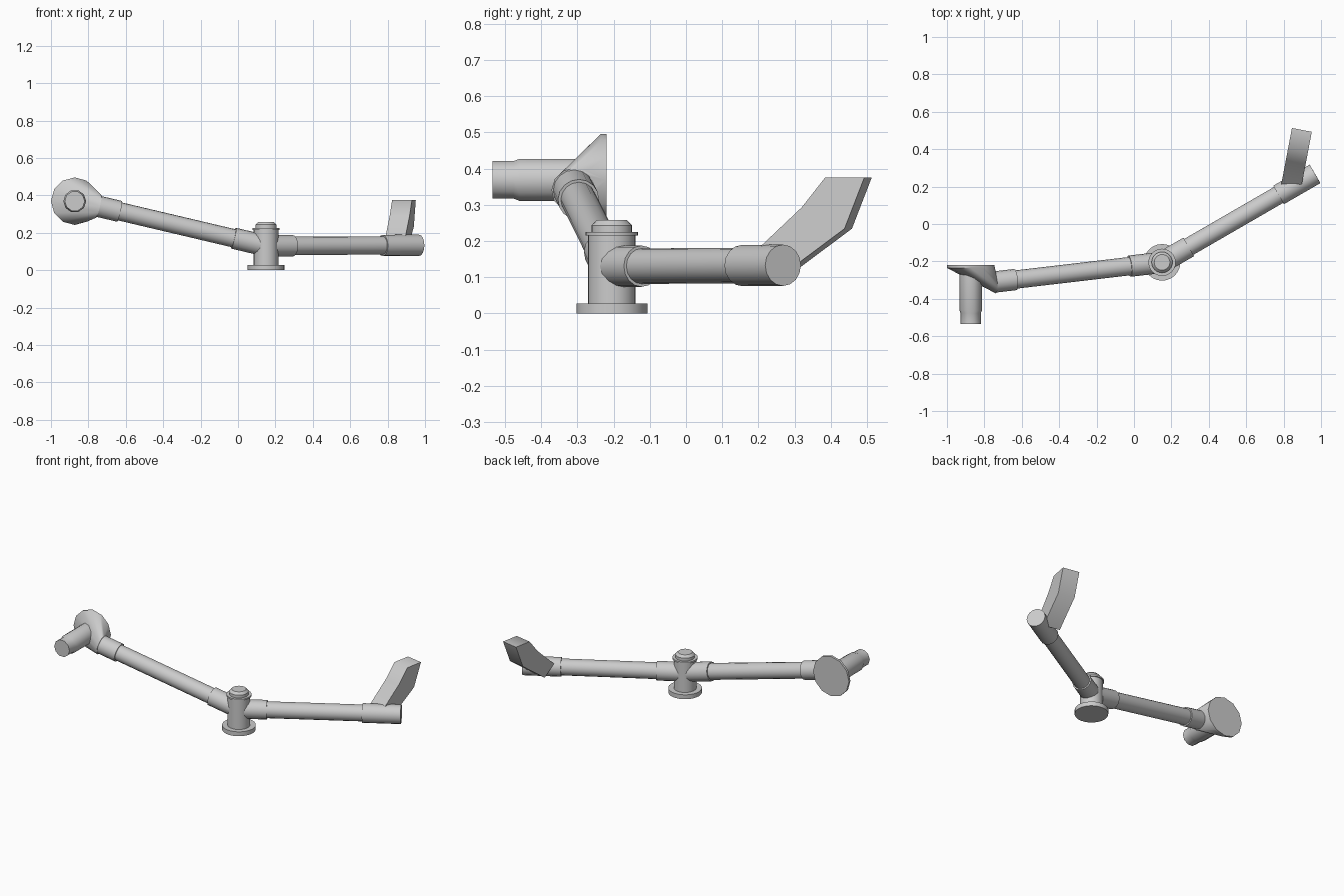
import bpy, bmesh, math
from mathutils import Vector

if "Cube" in bpy.data.objects:
    bpy.data.objects.remove(bpy.data.objects["Cube"])

HUB = Vector((0.15, -0.205, 0.13))
LEFT_END = Vector((-0.745, -0.31, 0.341))
RIGHT_END = Vector((0.968, 0.268, 0.133))
DISC = Vector((-0.873, -0.22, 0.369))


def finish(name, bm, angle=40):
    bmesh.ops.recalc_face_normals(bm, faces=bm.faces)
    me = bpy.data.meshes.new(name)
    bm.to_mesh(me)
    bm.free()
    ob = bpy.data.objects.new(name, me)
    bpy.context.collection.objects.link(ob)
    bpy.ops.object.select_all(action='DESELECT')
    ob.select_set(True)
    bpy.context.view_layer.objects.active = ob
    bpy.ops.object.shade_smooth_by_angle(angle=math.radians(angle))
    return ob


def ring(bm, centre, axis, r, n, phase=0.0):
    q = Vector(axis).to_track_quat('Z', 'Y')
    return [bm.verts.new(Vector(centre) + q @ Vector((r * math.cos(a), r * math.sin(a), 0)))
            for a in (2 * math.pi * i / n + phase for i in range(n))]


def loft(bm, rings):
    for a, b in zip(rings, rings[1:]):
        for i in range(len(a)):
            j = (i + 1) % len(a)
            bm.faces.new((a[i], a[j], b[j], b[i]))
    bm.faces.new(rings[0])
    bm.faces.new(rings[-1])


def turned(name, origin, axis, profile, n):
    # profile: (radius, distance along axis)
    bm = bmesh.new()
    axis = Vector(axis).normalized()
    loft(bm, [ring(bm, Vector(origin) + axis * d, axis, r, n) for r, d in profile])
    return finish(name, bm)


# Central hub with base flange, rim and cap
turned("hub", (HUB.x, HUB.y, 0), (0, 0, 1),
       [(0.098, 0), (0.098, 0.028), (0.066, 0.028), (0.066, 0.215), (0.073, 0.215),
        (0.073, 0.225), (0.056, 0.225), (0.056, 0.243), (0.042, 0.258)], 24)

# Two arms: slim tube with a thicker sleeve at each end
for side, end, near, far in (("left", LEFT_END, 0.18, 0.115), ("right", RIGHT_END, 0.165, 0.225)):
    d = end - HUB
    length = d.length
    turned(side + "_arm", HUB, d,
           [(0.057, 0), (0.057, near), (0.049, near), (0.049, length - far),
            (0.057, length - far), (0.057, length)], 16)

# Elbow body: flat round back tapering into the left arm
bm = bmesh.new()
ring(bm, DISC, (0, 1, 0), 0.127, 12)
ring(bm, DISC - Vector((0, 0.015, 0)), (0, 1, 0), 0.127, 12)
ring(bm, LEFT_END, LEFT_END - HUB, 0.062, 12)
bmesh.ops.convex_hull(bm, input=bm.verts)
finish("elbow_body", bm, 50)

# Stepped spout pointing forward
turned("front_spout", DISC - Vector((0, 0.02, 0)), (0, -1, 0),
       [(0.061, 0), (0.061, 0.22), (0.054, 0.237), (0.054, 0.295)], 10)

# Bent square spout rising from the right arm: (lower y, z), (upper y, z)
bm = bmesh.new()
across = Vector((0.982, -0.19, 0)) * 0.054
rings = []
for pair in (((0.275, 0.105), (0.20, 0.17)), ((0.448, 0.234), (0.33, 0.293)),
             ((0.503, 0.376), (0.395, 0.376))):
    low, up = [Vector((0.84 + 0.19 * (y - 0.2), y, z)) for y, z in pair]
    rings.append([bm.verts.new(p) for p in (low - across, low + across, up + across, up - across)])
loft(bm, rings)
finish("rear_spout", bm, 60)
